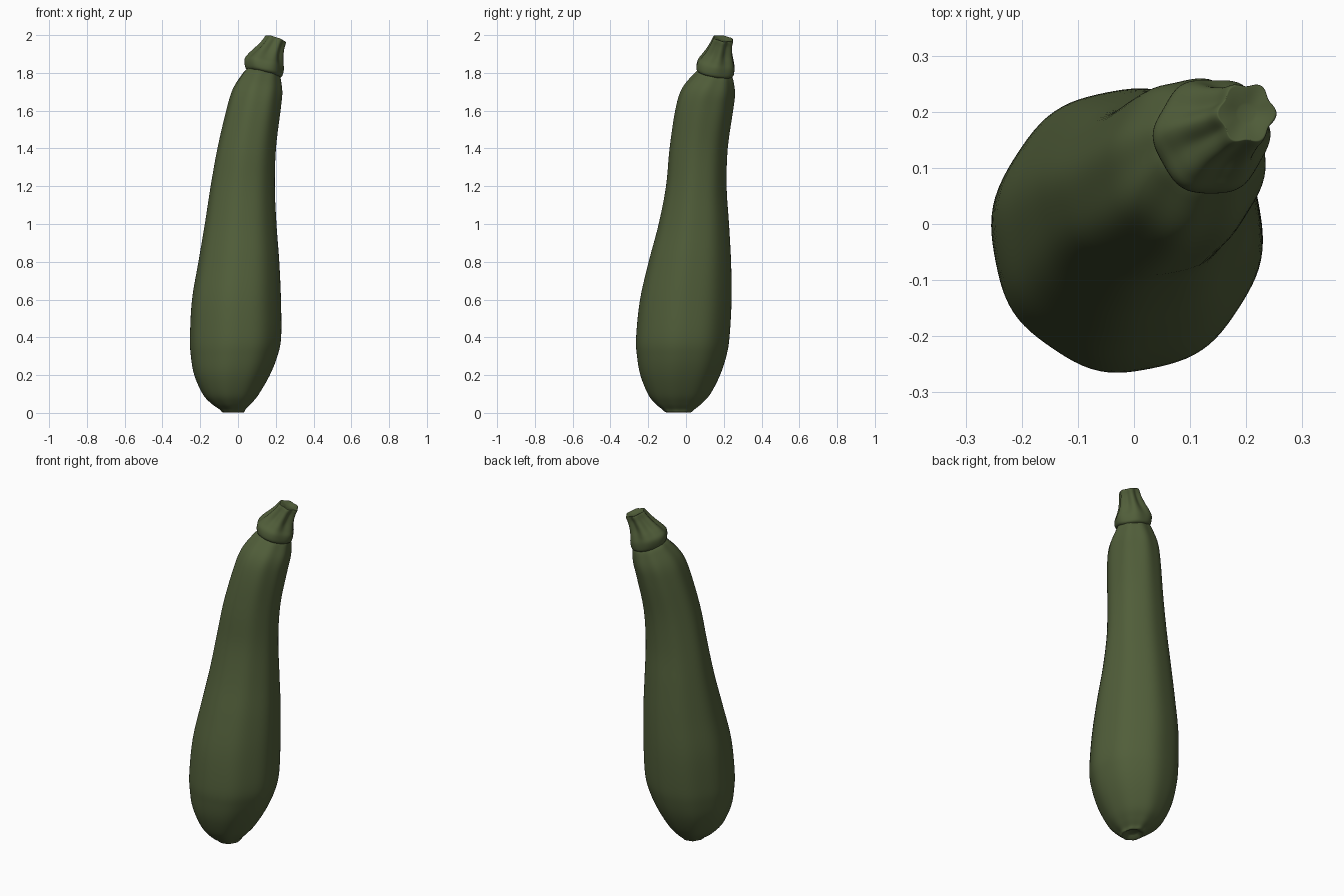
import bpy, bmesh, math

green = bpy.data.materials.new("dark courgette green")
green.diffuse_color = (0.082, 0.112, 0.042, 1)


def refine(rows, steps):
    """Smooth Catmull-Rom interpolation between profile rows."""
    out = []
    for i in range(len(rows) - 1):
        a, b, c, d = (rows[max(0, min(len(rows) - 1, i + k))] for k in (-1, 0, 1, 2))
        for s in range(steps):
            t = s / steps
            out.append([0.5 * (2 * q + (r - p) * t + (2 * p - 5 * q + 4 * r - u) * t * t
                               + (3 * q - p - 3 * r + u) * t ** 3)
                        for p, q, r, u in zip(a, b, c, d)])
    out.append(list(rows[-1]))
    return out


def loft(name, rows, lobes, phase, sides=96, steps=5):
    """Rows: z, x min, x max, y min, y max, tilt in x, tilt in y, lobe depth."""
    bm = bmesh.new()
    rings = []
    for z, x0, x1, y0, y1, tx, ty, depth in refine(rows, steps):
        ring = []
        for i in range(sides):
            a = 2 * math.pi * i / sides
            k = 1 - depth * (0.5 - 0.5 * math.cos(lobes * a + phase))
            dx = (x1 - x0) / 2 * k * math.cos(a)
            dy = (y1 - y0) / 2 * k * math.sin(a)
            ring.append(bm.verts.new(((x0 + x1) / 2 + dx, (y0 + y1) / 2 + dy,
                                      z - tx * dx - ty * dy)))
        rings.append(ring)
    for lo, hi in zip(rings, rings[1:]):
        for i in range(sides):
            j = (i + 1) % sides
            bm.faces.new((lo[i], lo[j], hi[j], hi[i]))
    bm.faces.new(rings[0][::-1])
    bm.faces.new(rings[-1])
    me = bpy.data.meshes.new(name)
    bm.to_mesh(me)
    bm.free()
    me.materials.append(green)
    ob = bpy.data.objects.new(name, me)
    bpy.context.collection.objects.link(ob)
    bpy.ops.object.select_all(action='DESELECT')
    ob.select_set(True)
    bpy.context.view_layer.objects.active = ob
    bpy.ops.object.shade_smooth_by_angle(angle=math.radians(50))
    return ob


# Fruit body: fat rounded base leaning up into a narrow neck
loft("courgette_body", [
    (0.02, -0.05, 0.00, -0.07, -0.01, 0, 0, 0),
    (0.003, -0.08, 0.03, -0.105, 0.025, 0, 0, .05),
    (0.02, -0.10, 0.042, -0.128, 0.048, 0, 0, .04),
    (0.05, -0.143, 0.072, -0.165, 0.085, 0, 0, .03),
    (0.10, -0.188, 0.112, -0.203, 0.13, 0, 0, .02),
    (0.20, -0.233, 0.17, -0.243, 0.182, 0, 0, .02),
    (0.30, -0.251, 0.21, -0.261, 0.215, 0, 0, .02),
    (0.40, -0.256, 0.23, -0.266, 0.232, 0, 0, .02),
    (0.60, -0.245, 0.229, -0.245, 0.243, 0, 0, .02),
    (0.80, -0.211, 0.22, -0.199, 0.24, 0, 0, .02),
    (1.00, -0.177, 0.205, -0.146, 0.229, 0, 0, .02),
    (1.20, -0.146, 0.196, -0.107, 0.216, 0, 0, .02),
    (1.40, -0.11, 0.202, -0.088, 0.222, 0, 0, .02),
    (1.60, -0.063, 0.226, -0.058, 0.25, .03, .03, .03),
    (1.70, -0.03, 0.236, -0.024, 0.261, .1, .1, .04),
    (1.77, 0.018, 0.23, 0.038, 0.254, .2, .18, .04),
    (1.80, 0.043, 0.222, 0.068, 0.243, .22, .18, .04),
    (1.815, 0.07, 0.20, 0.09, 0.22, .22, .18, 0),
], lobes=8, phase=math.pi / 2)

# Cut stem: flared ribbed collar tapering to a slanted end
loft("stem", [
    (1.79, 0.06, 0.215, 0.075, 0.24, .22, .15, 0),
    (1.805, 0.04, 0.234, 0.052, 0.256, .22, .15, .03),
    (1.845, 0.034, 0.243, 0.054, 0.263, .25, .15, .07),
    (1.875, 0.054, 0.241, 0.074, 0.259, .28, .15, .13),
    (1.91, 0.088, 0.24, 0.10, 0.252, .3, .15, .19),
    (1.95, 0.124, 0.246, 0.124, 0.25, .3, .15, .19),
    (1.978, 0.145, 0.254, 0.139, 0.254, .32, .15, .15),
    (1.981, 0.155, 0.245, 0.149, 0.245, .32, .15, .12),
    (1.972, 0.185, 0.215, 0.182, 0.212, .32, .15, 0),
], lobes=6, phase=0)
